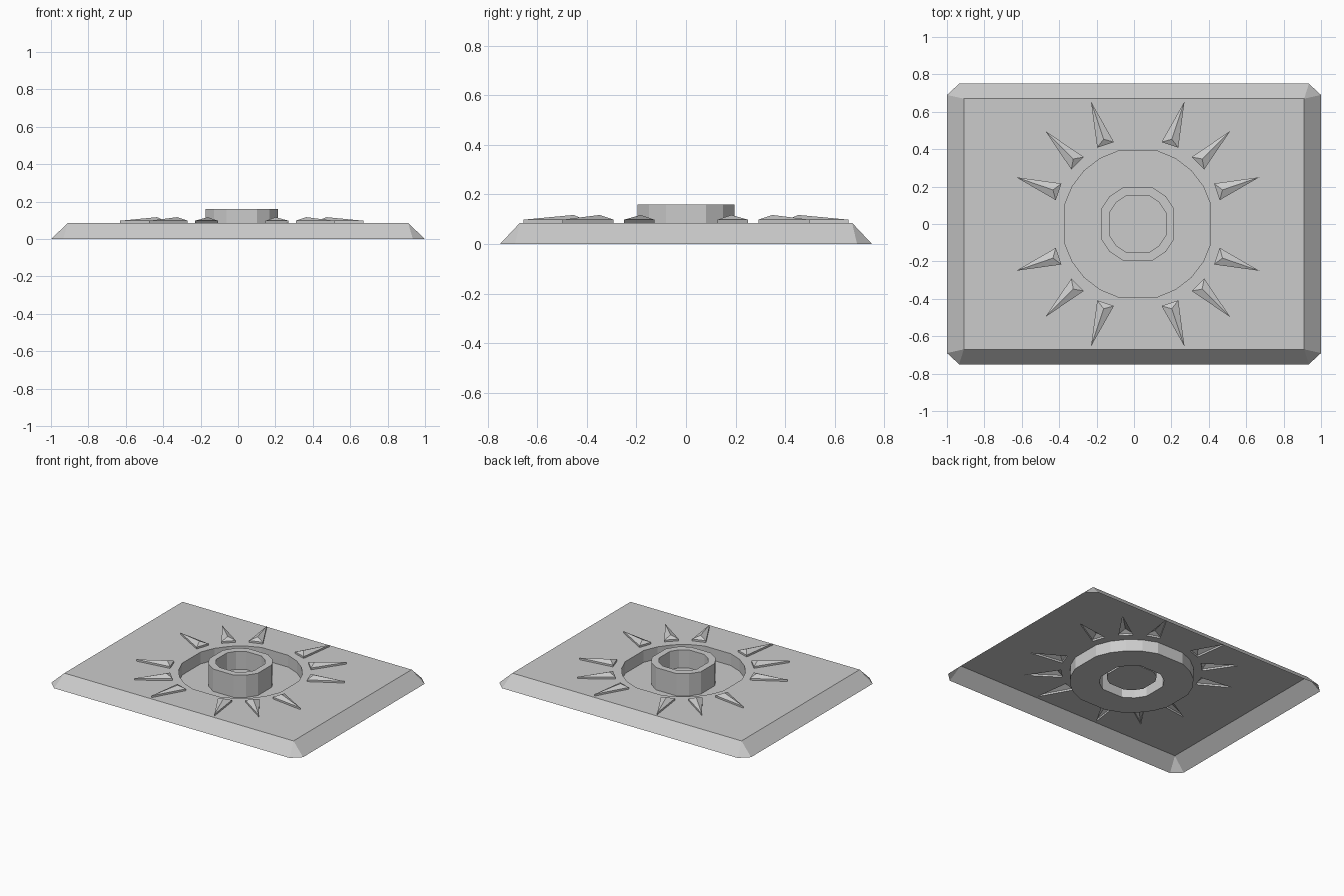
import bpy, bmesh
from math import cos, sin, radians
from mathutils import Vector

if "Cube" in bpy.data.objects:
    bpy.data.objects.remove(bpy.data.objects["Cube"])

CX = 0.02      # centre of the round details
TOP = 0.085    # height of the plate's top face


def arc_loop(apothem, steps):
    """Round outline with evenly spaced points, leaving out those on the axes."""
    step = 90 / steps
    r = apothem / cos(radians(step))
    return [(CX + r * cos(radians(i * step)), r * sin(radians(i * step)))
            for i in range(4 * steps) if i % steps]


def put(bm, pts, z):
    return [bm.verts.new((x, y, z)) for x, y in pts]


def band(bm, a, b):
    n = len(a)
    for i in range(n):
        j = (i + 1) % n
        bm.faces.new((a[i], a[j], b[j], b[i]))


def fill(bm, loops):
    """Flat upward face bounded by the first loop with the others as holes."""
    edges = []
    for l in loops:
        for i in range(len(l)):
            p, q = l[i], l[(i + 1) % len(l)]
            edges.append(bm.edges.get((p, q)) or bm.edges.new((p, q)))
    res = bmesh.ops.triangle_fill(bm, use_beauty=True, edges=edges, normal=(0, 0, 1))
    for f in res["geom"]:
        if isinstance(f, bmesh.types.BMFace):
            f.normal_update()
            if f.normal.z < 0:
                f.normal_flip()


def finish(bm, name):
    bmesh.ops.remove_doubles(bm, verts=bm.verts, dist=1e-5)
    me = bpy.data.meshes.new(name)
    bm.to_mesh(me)
    bm.free()
    bpy.context.collection.objects.link(bpy.data.objects.new(name, me))


# Ray outlines: three per quadrant, stored with the ridge peak
basic = [((0.172, 0.423), (0.25, 0.655)),
         ((0.322, 0.325), (0.495, 0.498)),
         ((0.423, 0.172), (0.65, 0.25))]
rays = []
for sx in (1, -1):
    for sy in (1, -1):
        for base, tip in basic:
            b, t = Vector(base), Vector(tip)
            d = (t - b).normalized()
            side = Vector((-d.y, d.x)) * 0.047
            pts = [b - side, t, b + side]
            if sx * sy < 0:
                pts.reverse()
            place = lambda p: (CX + sx * p.x, sy * p.y)
            rays.append(([place(p) for p in pts], place(b + d * 0.032)))

basin_rim = arc_loop(0.39, 6)
collar_out = arc_loop(0.195, 4)
collar_in = arc_loop(0.15, 4)

# Plate: open-bottomed shell with sloped sides and clipped lower corners
bm = bmesh.new()
low = [(1, -0.69), (1, 0.69), (0.935, 0.75), (-0.935, 0.75),
       (-1, 0.69), (-1, -0.69), (-0.935, -0.75), (0.935, -0.75)]
high = [(0.91 if x > 0 else -0.91, 0.67 if y > 0 else -0.67) for x, y in low]
band(bm, put(bm, low, 0), put(bm, high, TOP))
corners = [(-0.91, -0.67), (0.91, -0.67), (0.91, 0.67), (-0.91, 0.67)]
fill(bm, [put(bm, l, TOP) for l in [corners, basin_rim] + [r[0] for r in rays]])
finish(bm, "plate")

# Rays: thin upright edge with a faceted peak, hollow below
bm = bmesh.new()
for pts, peak in rays:
    a, b = put(bm, pts, TOP), put(bm, pts, 0.098)
    band(bm, a, b)
    p = put(bm, [peak], 0.117)[0]
    for i in range(3):
        bm.faces.new((b[i], b[(i + 1) % 3], p))
finish(bm, "rays")

# Basin: sunken wall and ring-shaped floor
bm = bmesh.new()
floor = put(bm, basin_rim, 0)
band(bm, put(bm, basin_rim, TOP), floor)
fill(bm, [floor, put(bm, collar_out, 0)])
finish(bm, "basin")

# Collar: raised ring with a cup inside
bm = bmesh.new()
rim_out, rim_in = put(bm, collar_out, 0.16), put(bm, collar_in, 0.16)
cup = put(bm, collar_in, 0.03)
band(bm, put(bm, collar_out, 0), rim_out)
band(bm, rim_out, rim_in)
band(bm, rim_in, cup)
bm.faces.new(cup)
finish(bm, "collar")
